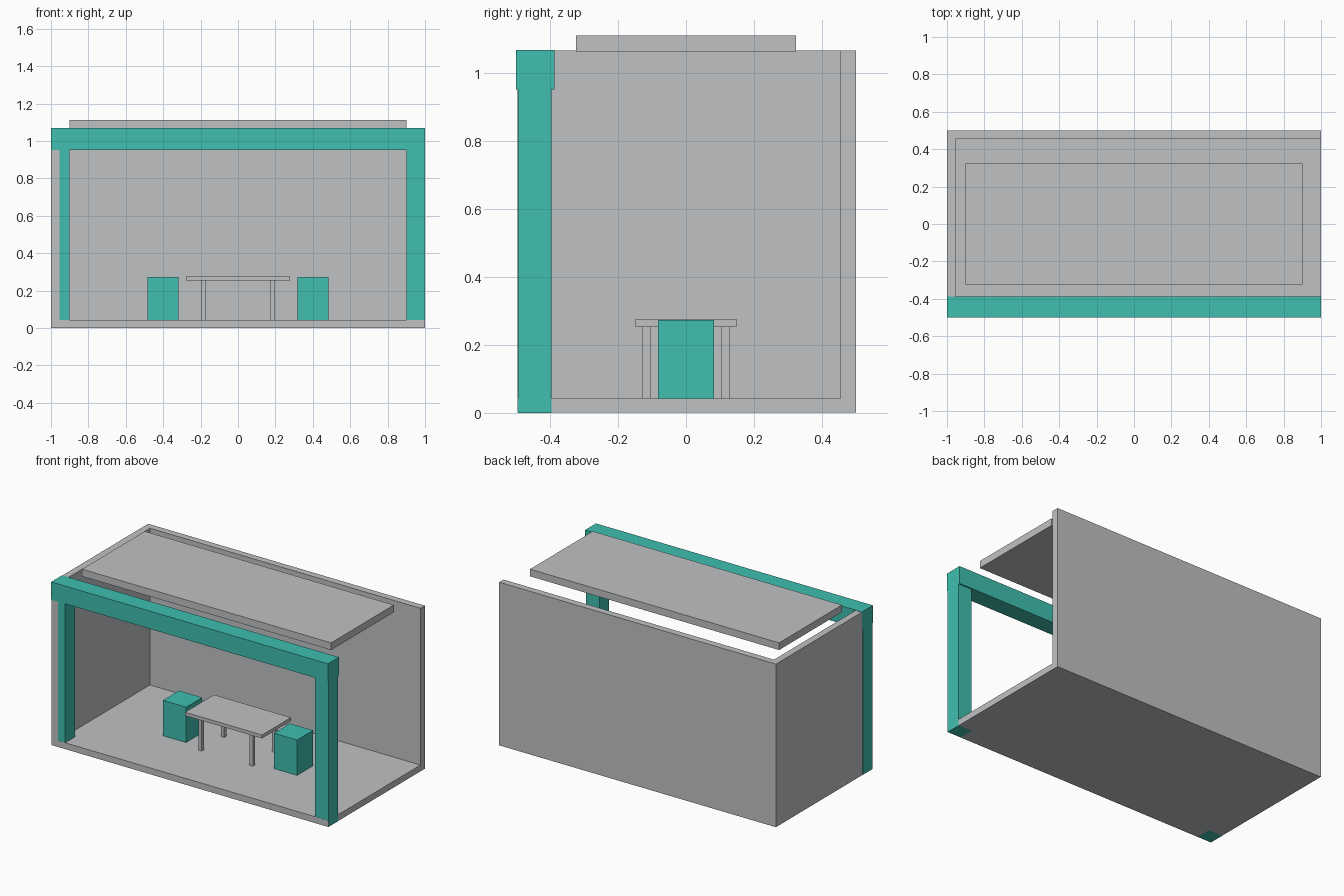
import bpy

cube = bpy.data.objects.get("Cube")
if cube:
    bpy.data.objects.remove(cube, do_unlink=True)


def material(name, rgb):
    mat = bpy.data.materials.new(name)
    mat.use_nodes = True
    color = (*rgb, 1.0)
    mat.diffuse_color = color
    mat.node_tree.nodes["Principled BSDF"].inputs["Base Color"].default_value = color
    return mat


GREY = material("light grey", (0.52, 0.535, 0.55))
TEAL = material("teal", (0.05, 0.52, 0.43))


def box(name, x, y, z, mat):
    """Box spanning the given (low, high) ranges."""
    spans = (x, y, z)
    bpy.ops.mesh.primitive_cube_add(size=1)
    obj = bpy.context.object
    obj.name = name
    obj.location = [(low + high) / 2 for low, high in spans]
    obj.scale = [high - low for low, high in spans]
    bpy.ops.object.transform_apply(location=True, rotation=False, scale=True)
    obj.data.materials.append(mat)
    return obj


def mirrored(span, side):
    return tuple(sorted(side * v for v in span))


FLOOR = 0.042
WALL = 0.045
TOP = 1.066
FRONT = -0.496
EDGE = 1.0005  # painted frame sits a hair proud of the walls

# Shell: floor, back wall and one side wall
box("floor", (-1, 1), (FRONT, 0.5), (0.0005, FLOOR), GREY)
box("back_wall", (-1, 1), (0.5 - WALL, 0.5), (FLOOR, TOP), GREY)
box("right_wall", (-1, WALL - 1), (FRONT, 0.5 - WALL), (FLOOR, TOP), GREY)

# Floating roof panel
box("roof_panel", (-0.9, 0.9), (-0.324, 0.324), (1.064, 1.111), GREY)

# Front frame
box("front_beam", (-EDGE, EDGE), (-0.5, -0.387), (0.952, TOP + 0.002), TEAL)
for side, label in ((-1, "right"), (1, "left")):
    box(label + "_post", mirrored((0.902, EDGE), side), (-0.495, -0.396), (0, 0.96), TEAL)

# Table with four legs, and a stool at each end
box("table_top", (-0.278, 0.278), (-0.149, 0.149), (0.253, 0.276), GREY)
for side, label in ((-1, "right"), (1, "left")):
    for depth, place in ((-1, "front"), (1, "back")):
        box(f"table_leg_{place}_{label}", mirrored((0.173, 0.197), side),
            mirrored((0.105, 0.128), depth), (FLOOR, 0.253), GREY)
    box(label + "_stool", mirrored((0.317, 0.485), side), (-0.083, 0.083), (FLOOR, 0.273), TEAL)
